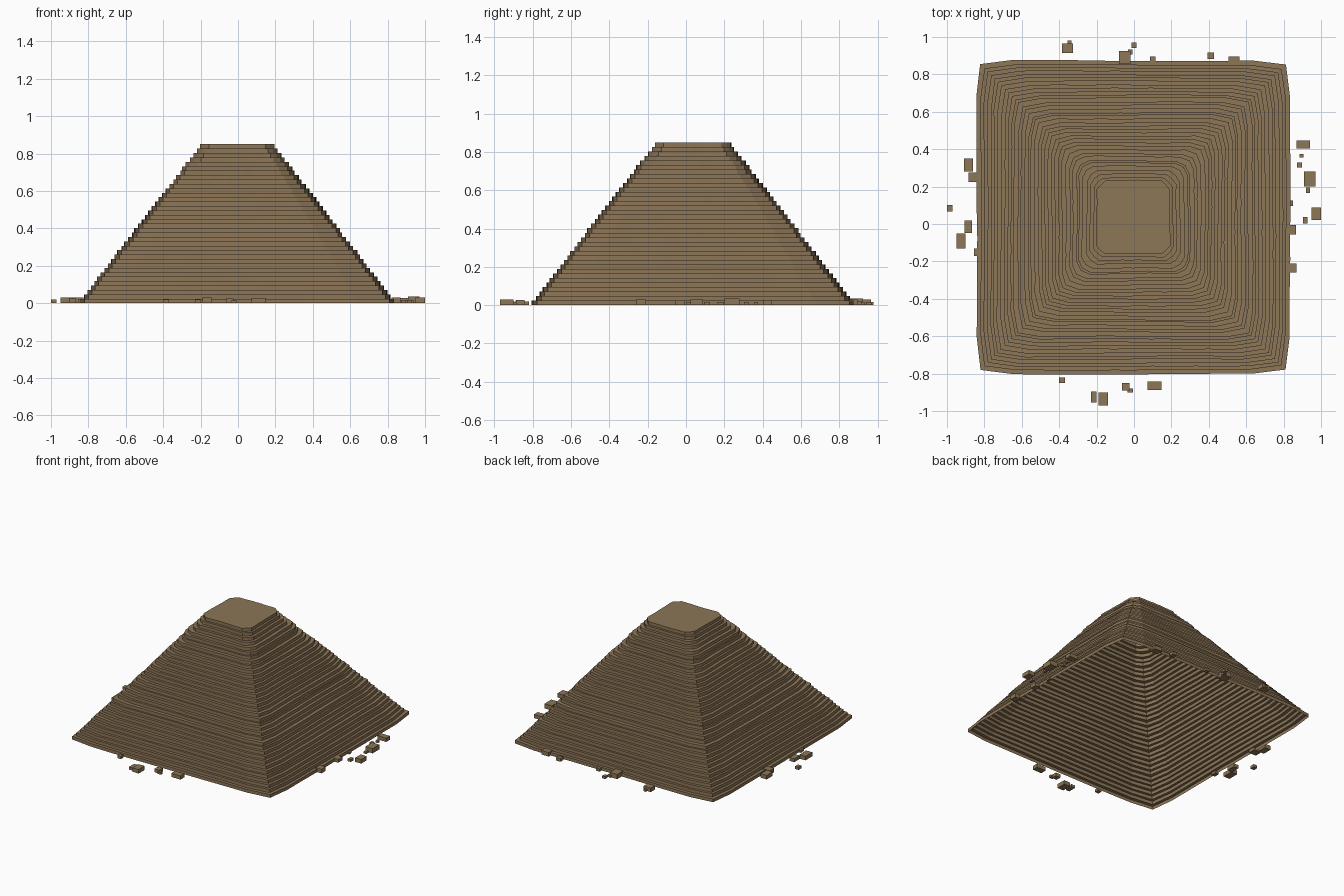
import bpy, bmesh, math, random

if "Cube" in bpy.data.objects:
    bpy.data.objects.remove(bpy.data.objects["Cube"])

random.seed(4)

stone = bpy.data.materials.new("sandstone brown")
stone.diffuse_color = (0.265, 0.18, 0.096, 1)
stone.use_nodes = True
stone.node_tree.nodes["Principled BSDF"].inputs["Base Color"].default_value = stone.diffuse_color

LAYERS, HEIGHT, SEGS = 36, 0.85, 48
BASE, TOP = 0.838, 0.197
CX, CY = -0.004, 0.036


def finish(bm, name):
    mesh = bpy.data.meshes.new(name)
    bm.to_mesh(mesh)
    bm.free()
    mesh.materials.append(stone)
    obj = bpy.data.objects.new(name, mesh)
    bpy.context.collection.objects.link(obj)
    return obj


def ring_points(half, phase):
    """Square outline sampled by angle, with blunted corners and slight wobble."""
    pts = []
    for k in range(SEGS):
        a = 2 * math.pi * k / SEGS
        c, s = math.cos(a), math.sin(a)
        m = max(abs(c), abs(s))
        r = half / m
        if k % 12 == 6:                      # blunt corner
            r -= 0.022 * math.sqrt(2)
        r += 0.003 * math.sin(3 * a + phase) + random.uniform(-0.0015, 0.0015)
        pts.append((CX + r * c, CY + r * s))
    return pts


# Stepped pyramid: open-bottomed shell of risers and treads
bm = bmesh.new()
rings = []
for i in range(LAYERS):
    t = i / (LAYERS - 1)
    half = BASE + (TOP - BASE) * t
    if 0 < i < LAYERS - 1:
        half += random.uniform(-0.004, 0.004)
    pts = ring_points(half, 1.0 + 0.25 * i)
    for z in (i, i + 1):
        rings.append([bm.verts.new((x, y, z * HEIGHT / LAYERS)) for x, y in pts])
for lo, hi in zip(rings, rings[1:]):
    for k in range(SEGS):
        n = (k + 1) % SEGS
        bm.faces.new((lo[k], lo[n], hi[n], hi[k]))
bm.faces.new(rings[-1])                      # flat summit
finish(bm, "stepped_pyramid")

# Fallen blocks around the foot: x, y, width, depth
blocks = [
    (-.355, .94, .06, .05), (-.345, .97, .02, .02), (0, .955, .025, .03),
    (-.05, .89, .06, .07), (-.02, .92, .025, .025), (.1, .88, .03, .03),
    (.41, .9, .035, .035), (.535, .87, .06, .05),
    (.905, .425, .07, .045), (.895, .365, .02, .02), (.885, .315, .025, .025),
    (.94, .24, .06, .08), (.93, .18, .02, .03), (.975, .055, .05, .065),
    (.915, .02, .025, .035), (.84, .11, .02, .03), (.845, -.03, .04, .05),
    (.845, -.235, .05, .05),
    (.11, -.865, .075, .045), (-.045, -.87, .04, .04), (-.02, -.89, .03, .02),
    (-.215, -.925, .03, .06), (-.165, -.935, .05, .07), (-.385, -.835, .03, .03),
    (-.885, .315, .05, .07), (-.855, .25, .06, .05), (-.985, .085, .03, .035),
    (-.885, -.015, .04, .065), (-.925, -.09, .05, .08), (-.84, -.15, .03, .04),
]
bm = bmesh.new()
for x, y, w, d in blocks:
    h = min(0.035, 0.5 * min(w, d) + 0.005)
    verts = bmesh.ops.create_cube(bm, size=1)["verts"]
    bmesh.ops.scale(bm, verts=verts, vec=(w, d, h))
    bmesh.ops.translate(bm, verts=verts, vec=(x, y, h / 2))
finish(bm, "fallen_blocks")
